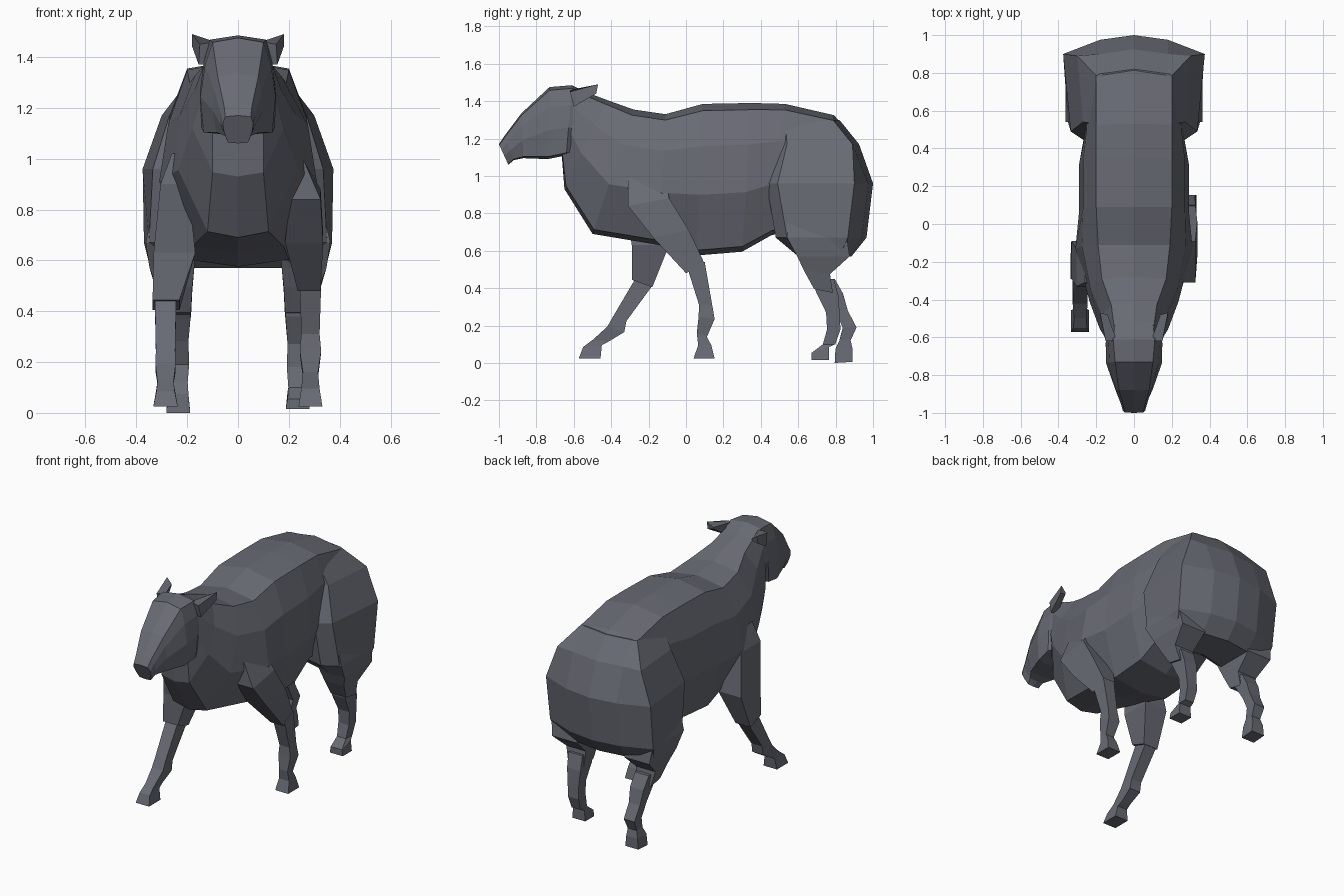
import bpy, bmesh

wool = bpy.data.materials.new("slate grey")
wool.diffuse_color = (0.14, 0.146, 0.175, 1)


def loft(name, rings):
    """Skin a list of equal-length closed rings and cap both ends."""
    bm = bmesh.new()
    loops = [[bm.verts.new(p) for p in r] for r in rings]
    n = len(loops[0])
    for a, b in zip(loops, loops[1:]):
        for i in range(n):
            j = (i + 1) % n
            bm.faces.new((a[i], a[j], b[j], b[i]))
    bm.faces.new(loops[0])
    bm.faces.new(loops[-1][::-1])
    bmesh.ops.recalc_face_normals(bm, faces=bm.faces)
    me = bpy.data.meshes.new(name)
    bm.to_mesh(me)
    bm.free()
    me.materials.append(wool)
    ob = bpy.data.objects.new(name, me)
    bpy.context.collection.objects.link(ob)
    return ob


def mirrored(half):
    """Close a half ring whose first and last points lie on x = 0."""
    return half + [(-x, y, z) for x, y, z in half[-2:0:-1]]


def slice_ring(yt, zt, yb, zb, *w):
    """Upright ring from a top point to a bottom point with four half widths."""
    steps = zip((0, .045, .28, .6, .965, 1), (0, *w, 0))
    return mirrored([(x, yt + (yb - yt) * t, zt + (zb - zt) * t) for t, x in steps])


def limb(name, side, rings):
    """Four-sided limb; ring = y, z, half depth, centre x, half width, tilt."""
    loft(name, [[(side * (xc + i * hw), y + j * hd, z + j * tilt)
                 for i, j in ((-1, -1), (1, -1), (1, 1), (-1, 1))]
                for y, z, hd, xc, hw, tilt in rings])


# Neck, chest and barrel
loft("body", [slice_ring(*r) for r in (
    (-.58, 1.465, -.665, 1.12, .10, .135, .135, .10),
    (-.42, 1.405, -.65, .93, .12, .17, .18, .10),
    (-.28, 1.355, -.50, .69, .17, .23, .235, .12),
    (-.11, 1.33, -.14, .63, .19, .275, .31, .18),
    (.09, 1.385, .06, .575, .20, .27, .29, .20),
    (.35, 1.39, .30, .595, .20, .27, .29, .20),
    (.53, 1.385, .46, .685, .20, .25, .26, .19),
    (.79, 1.325, .70, .70, .20, .25, .26, .19),
    (.85, 1.262, .74, .75, .16, .20, .20, .15))])

# Rump: level rings with a wide rounded back
loft("rump", [mirrored([(0, yf, z), (xf - .09, yf - .06, z), (xf, yf, z), (xc, yc, z),
                        (.18, yb - .025, z), (0, yb, z)])
              for z, yf, xf, xc, yc, yb in (
    (1.30, .53, .20, .20, .785, .82),
    (1.17, .54, .27, .30, .89, .925),
    (.96, .49, .335, .375, .90, 1.0),
    (.67, .54, .35, .37, .865, .965),
    (.57, .66, .33, .345, .82, .885))])

# Head, from poll to muzzle
loft("head", [slice_ring(*r) for r in (
    (-.52, 1.44, -.60, 1.12, .10, .13, .13, .10),
    (-.61, 1.485, -.64, 1.11, .11, .135, .15, .145),
    (-.73, 1.475, -.74, 1.09, .10, .13, .148, .135),
    (-.88, 1.335, -.87, 1.095, .08, .093, .10, .085),
    (-.97, 1.215, -.92, 1.085, .055, .068, .07, .05),
    (-1.0, 1.17, -.95, 1.06, .05, .06, .055, .04))])

for side, label in ((-1, "left"), (1, "right")):
    # Ears
    base = [(.09, -.62, 1.46), (.15, -.62, 1.45), (.155, -.60, 1.37), (.11, -.60, 1.37)]
    tip = [(.14, -.48, 1.46), (.18, -.47, 1.49), (.18, -.48, 1.44), (.14, -.48, 1.45)]
    loft("ear_" + label, [[(side * x, y, z) for x, y, z in r] for r in (base, tip)])
    # Thighs, flush with the rump
    limb("thigh_" + label, side, (
        (.68, .78, .14, .24, .10, 0), (.70, .67, .16, .265, .098, 0),
        (.735, .57, .14, .26, .088, 0), (.70, .485, .07, .25, .07, -.01),
        (.735, .385, .05, .24, .055, -.01)))

# Upper and lower front legs in stride
limb("front_upper_leg_left", -1, (
    (-.23, 1.02, .08, .22, .04, 0), (-.23, .90, .10, .25, .055, 0),
    (-.19, .63, .10, .25, .082, 0), (-.235, .425, .055, .283, .053, -.02)))
limb("front_lower_leg_left", -1, (
    (-.22, .44, .045, .285, .042, -.02), (-.355, .235, .037, .285, .038, -.01),
    (-.375, .18, .045, .285, .040, -.015), (-.455, .12, .042, .285, .032, -.005),
    (-.50, .09, .05, .285, .036, .005), (-.515, .025, .058, .285, .048, 0)))
limb("front_upper_leg_right", 1, (
    (-.21, .99, .10, .22, .04, 0), (-.20, .86, .11, .265, .06, .02),
    (-.08, .69, .095, .26, .075, .02), (.05, .505, .05, .28, .045, .025)))
limb("front_lower_leg_right", 1, (
    (.055, .52, .045, .285, .042, .02), (.105, .31, .035, .285, .036, 0),
    (.11, .24, .043, .285, .042, -.005), (.085, .15, .027, .285, .030, -.01),
    (.10, .095, .035, .285, .036, 0), (.097, .025, .056, .285, .047, 0)))

# Hind legs
limb("hind_leg_left", -1, (
    (.74, .45, .055, .24, .05, 0), (.79, .37, .05, .235, .048, 0),
    (.83, .28, .035, .235, .04, 0), (.875, .19, .037, .23, .038, 0),
    (.85, .12, .03, .23, .032, 0), (.845, .075, .046, .235, .04, 0),
    (.843, .003, .048, .235, .047, .003)))
limb("hind_leg_right", 1, (
    (.735, .45, .055, .24, .05, 0), (.755, .37, .06, .235, .048, -.01),
    (.785, .27, .036, .235, .04, 0), (.79, .18, .036, .23, .038, 0),
    (.765, .10, .033, .23, .032, 0), (.718, .07, .046, .235, .04, .015),
    (.718, .015, .046, .235, .047, 0)))
